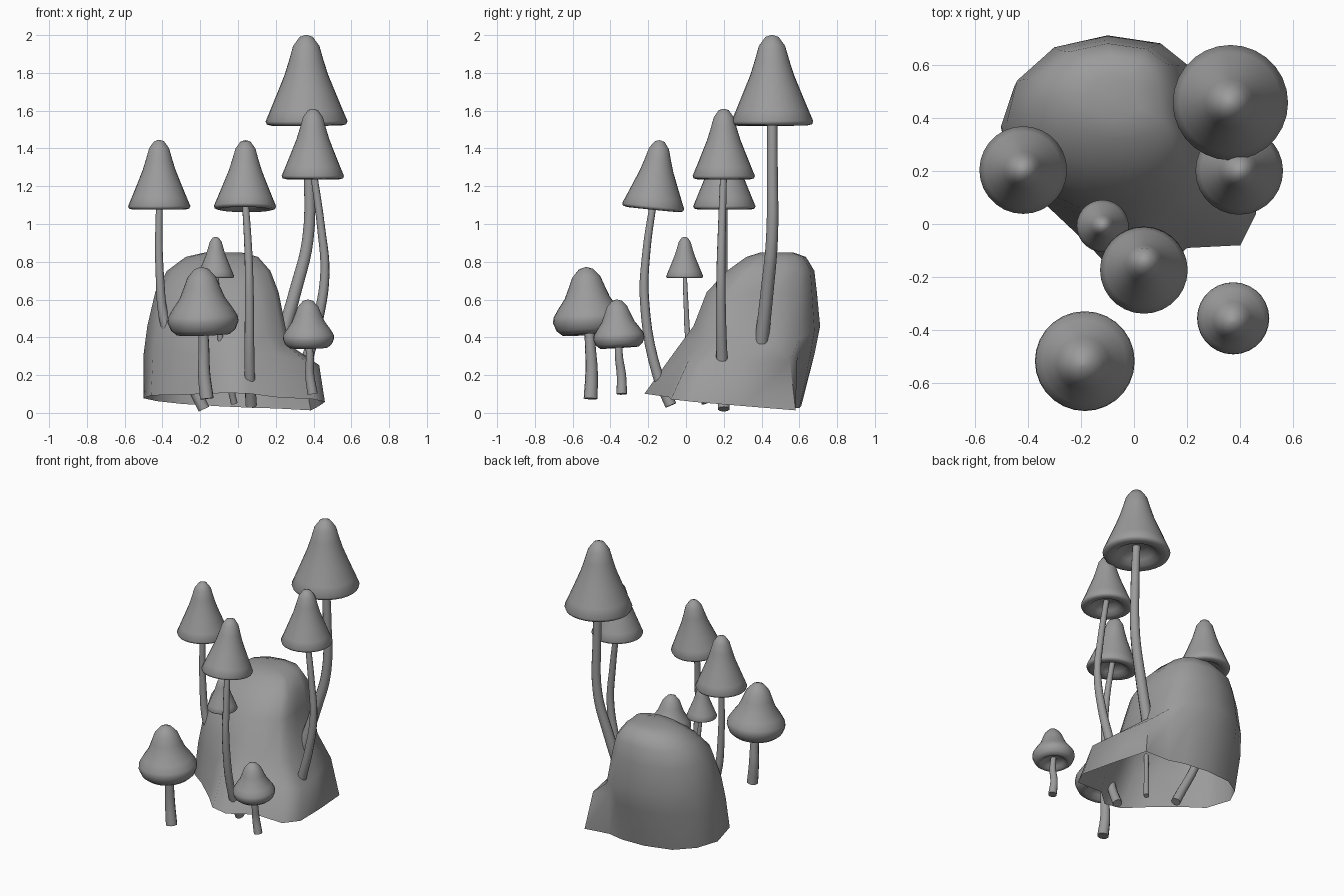
import bpy, bmesh, math
from mathutils import Vector, Matrix

if "Cube" in bpy.data.objects:
    bpy.data.objects.remove(bpy.data.objects["Cube"])

grey = bpy.data.materials.new("plain grey")
grey.use_nodes = True
grey.diffuse_color = (0.33, 0.33, 0.33, 1)
grey.node_tree.nodes["Principled BSDF"].inputs["Base Color"].default_value = grey.diffuse_color


def finish(name, bm, angle):
    mesh = bpy.data.meshes.new(name)
    bm.to_mesh(mesh)
    bm.free()
    mesh.materials.append(grey)
    obj = bpy.data.objects.new(name, mesh)
    bpy.context.collection.objects.link(obj)
    bpy.ops.object.select_all(action='DESELECT')
    obj.select_set(True)
    bpy.context.view_layer.objects.active = obj
    bpy.ops.object.shade_smooth_by_angle(angle=math.radians(angle))


def skin(bm, rings):
    """Join equal closed rings of points with quads."""
    loops = [[bm.verts.new(p) for p in ring] for ring in rings]
    for low, high in zip(loops, loops[1:]):
        for i in range(len(low)):
            j = (i + 1) % len(low)
            bm.faces.new((low[i], low[j], high[j], high[i]))
    return loops


# Cap profiles from crown to underside: radius and height as fractions
BELL = [(.03, 1), (.16, .98), (.32, .88), (.42, .72), (.53, .56), (.69, .38),
        (.88, .17), (1, .04), (.97, .005), (.84, -.01), (.66, .005), (.52, .06), (.36, .12), (.05, .13)]
CURLED = [(.02, 1), (.2, .97), (.4, .85), (.52, .69), (.64, .54), (.84, .39),
          (.98, .27), (1, .19), (.91, .07), (.75, 0), (.61, .01), (.5, .08), (.3, .13), (.05, .14)]


def cap(name, profile, rim, apex, radius, sides=28):
    rim, apex = Vector(rim), Vector(apex)
    axis = apex - rim
    turn = Vector((0, 0, 1)).rotation_difference(axis).to_matrix().to_4x4()
    place = Matrix.Translation(rim) @ turn
    rings = []
    for r, h in reversed(profile):
        rings.append([place @ Vector((r * radius * math.cos(a), r * radius * math.sin(a), h * axis.length))
                      for a in (math.tau * i / sides for i in range(sides))])
    bm = bmesh.new()
    loops = skin(bm, rings)
    bm.faces.new(list(reversed(loops[0])))
    bm.faces.new(loops[-1])
    finish(name, bm, 60)


def stem(name, points, r_top, r_base):
    curve = bpy.data.curves.new(name, 'CURVE')
    curve.dimensions = '3D'
    curve.bevel_depth = 1
    curve.bevel_resolution = 3
    curve.resolution_u = 5
    curve.use_fill_caps = True
    spline = curve.splines.new('BEZIER')
    spline.bezier_points.add(len(points) - 1)
    for i, (bp, co) in enumerate(zip(spline.bezier_points, points)):
        bp.co = co
        bp.handle_left_type = bp.handle_right_type = 'AUTO'
        bp.radius = r_top + (r_base - r_top) * i / (len(points) - 1)
    temp = bpy.data.objects.new(name, curve)
    bpy.context.collection.objects.link(temp)
    bpy.context.view_layer.update()
    mesh = bpy.data.meshes.new_from_object(temp.evaluated_get(bpy.context.evaluated_depsgraph_get()))
    bpy.data.objects.remove(temp)
    bm = bmesh.new()
    bm.from_mesh(mesh)
    bpy.data.meshes.remove(mesh)
    finish(name, bm, 50)


def mushroom(name, profile, rim, apex, radius, path, r_top, r_base):
    cap(name + "_cap", profile, rim, apex, radius)
    top = Vector(rim).lerp(Vector(apex), .16)
    stem(name + "_stem", [top] + path, r_top, r_base)


# Tall bell mushrooms
mushroom("tallest", BELL, (.363, .457, 1.525), (.361, .455, 2), .217,
         [(.375, .457, 1.3), (.37, .455, .92), (.305, .43, .65), (.212, .395, .33)], .026, .037)
mushroom("right", BELL, (.396, .2, 1.24), (.397, .2, 1.61), .165,
         [(.44, .19, .98), (.46, .185, .74), (.425, .185, .5), (.365, .19, .28)], .018, .031)
mushroom("left", BELL, (-.417, .203, 1.08), (-.418, .203, 1.445), .165,
         [(-.415, .2, .75), (-.38, .2, .45), (-.18, .2, .02)], .017, .031)
mushroom("middle", BELL, (.037, -.175, 1.08), (.04, -.138, 1.443), .165,
         [(.055, -.21, .85), (.06, -.22, .6), (.062, -.15, .2), (.07, -.08, .04)], .018, .031)
mushroom("little", BELL, (-.118, -.007, .715), (-.118, -.007, .932), .098,
         [(-.1, 0, .58), (-.09, .015, .37), (-.02, .1, .05)], .011, .018)

# Front mushrooms with curled rims
mushroom("front_large", CURLED, (-.183, -.513, .415), (-.194, -.53, .772), .188,
         [(-.18, -.505, .33), (-.18, -.5, .22), (-.165, -.505, .075)], .025, .037)
mushroom("front_small", CURLED, (.374, -.352, .345), (.37, -.368, .6), .136,
         [(.38, -.355, .3), (.38, -.342, .2), (.395, -.34, .1)], .018, .028)

# Rock shell: foot, ledge and waist outlines, then shrinking copies of the waist
foot = [(.46, .04), (.43, .3), (.385, .58), (.2, .57), (.08, .6), (-.1, .61), (-.3, .58), (-.43, .49),
        (-.5, .36), (-.46, .17), (-.34, .08), (-.17, -.08), (-.06, -.2), (.06, -.22), (.2, -.09), (.4, -.08)]
ledge = [(.43, .1), (.4, .3), (.34, .55), (.19, .59), (.08, .66), (-.1, .68), (-.3, .64), (-.45, .52),
         (-.5, .37), (-.45, .2), (-.33, .1), (-.18, .02), (-.07, -.07), (.05, -.07), (.2, .01), (.36, .01)]
waist = [(.27, .2), (.255, .33), (.25, .46), (.2, .6), (.1, .68), (-.1, .71), (-.3, .665), (-.44, .54),
         (-.48, .38), (-.43, .22), (-.33, .12), (-.2, .06), (-.08, .04), (.04, .04), (.15, .07), (.24, .13)]
rings = [[(x, y, .085 - .05 * x - .09 * y) for x, y in foot],
         [(x, y, .31 - .25 * max(0, x - .2)) for x, y in ledge],
         [(x, y, .46 - .45 * max(0, x - .05)) for x, y in waist]]
for cx, cy, sx, sy, z in [(-.103, .397, .87, .87, .64), (-.095, .445, .73, .69, .752),
                          (-.08, .475, .51, .47, .826), (-.075, .48, .25, .25, .85)]:
    rings.append([(cx + (x + .095) * sx, cy + (y - .37) * sy, z) for x, y in waist])
bm = bmesh.new()
loops = skin(bm, rings)
bm.faces.new(loops[-1])
finish("rock", bm, 60)
